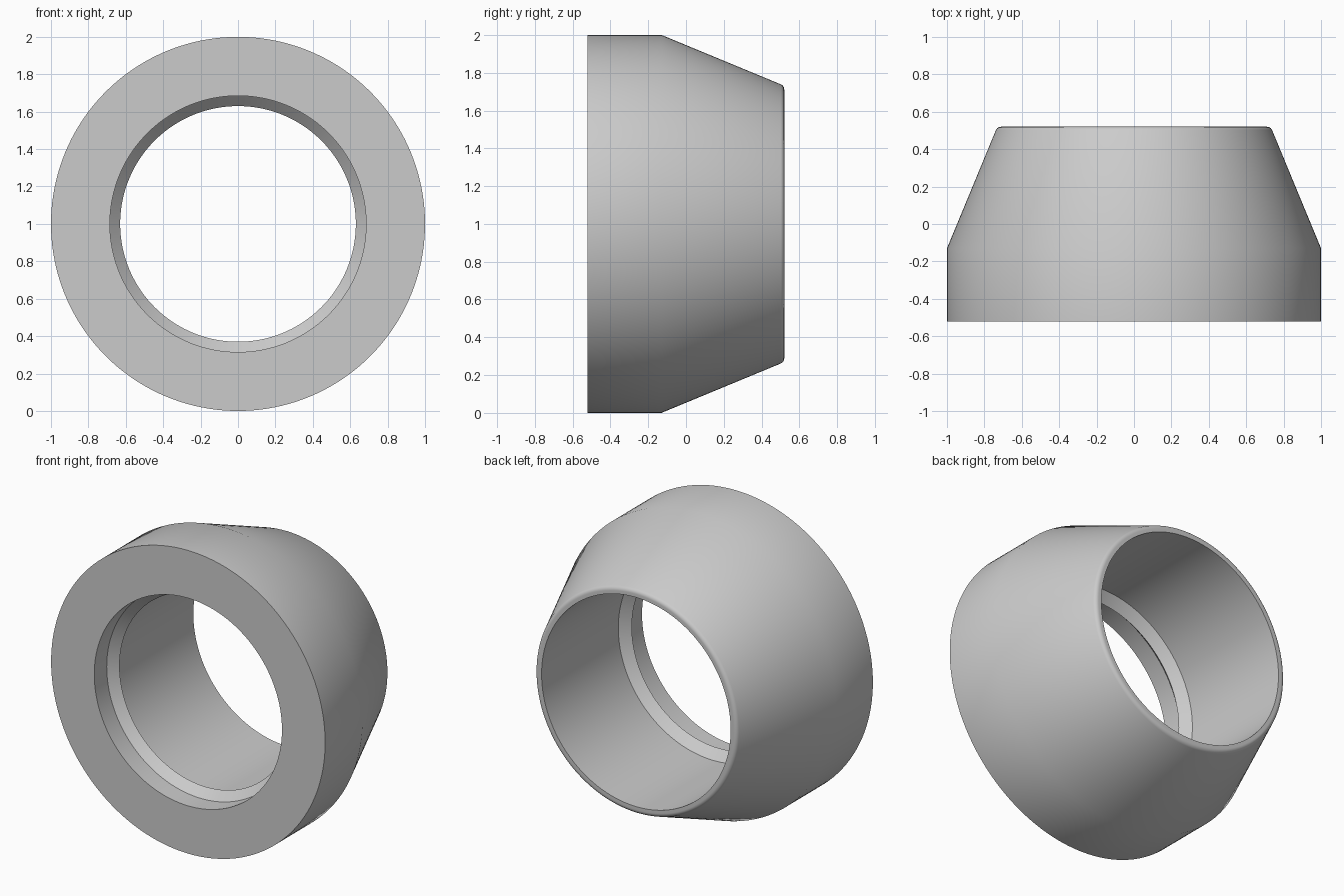
import bpy, bmesh
from math import pi, radians, sin, cos, atan2, tan
from mathutils import Vector, Matrix

cube = bpy.data.objects.get("Cube")
if cube:
    bpy.data.objects.remove(cube, do_unlink=True)

SEGMENTS = 160
HALF = 0.52          # half the depth along y
BORE = 0.69

# Plain grey material
grey = bpy.data.materials.new("plain grey")
grey.use_nodes = True
colour = (0.6, 0.6, 0.6, 1)
grey.diffuse_color = colour
grey.node_tree.nodes["Principled BSDF"].inputs["Base Color"].default_value = colour

# Rounded rear rim: arc tangent to the taper and to the rear face
shoulder, corner = (1.0, -0.13), (0.731, HALF)
lean = atan2(shoulder[0] - corner[0], corner[1] - shoulder[1])
fillet = 0.03
centre_r = corner[0] - fillet * tan((pi / 2 - lean) / 2)
rim = []
for i in range(7):
    a = lean + (pi / 2 - lean) * i / 6
    rim.append((centre_r + fillet * cos(a), HALF - fillet + fillet * sin(a)))

# Closed section (radius, y): outside, rear rim, bore, ridge, front recess
section = [(1.0, -HALF), shoulder] + rim + [
    (BORE, HALF), (BORE, -0.28),
    (0.63, -0.335),
    (0.685, -0.39), (0.685, -HALF)]

# Revolve the section around the y axis
bm = bmesh.new()
verts = [bm.verts.new((r, y, 0)) for r, y in section]
edges = [bm.edges.new((v, verts[(i + 1) % len(verts)])) for i, v in enumerate(verts)]
bmesh.ops.spin(bm, geom=verts + edges, cent=(0, 0, 0), axis=(0, 1, 0),
               angle=2 * pi, steps=SEGMENTS, use_merge=True)
bmesh.ops.remove_doubles(bm, verts=bm.verts, dist=0.0001)
bmesh.ops.recalc_face_normals(bm, faces=bm.faces)
bmesh.ops.translate(bm, vec=(0, 0, 1), verts=bm.verts)

mesh = bpy.data.meshes.new("tapered_collar")
bm.to_mesh(mesh)
bm.free()
mesh.materials.append(grey)
collar = bpy.data.objects.new("tapered_collar", mesh)
bpy.context.collection.objects.link(collar)

# Smooth shading with sharp ridge and face edges
bpy.ops.object.select_all(action='DESELECT')
collar.select_set(True)
bpy.context.view_layer.objects.active = collar
bpy.ops.object.shade_smooth_by_angle(angle=radians(30))
